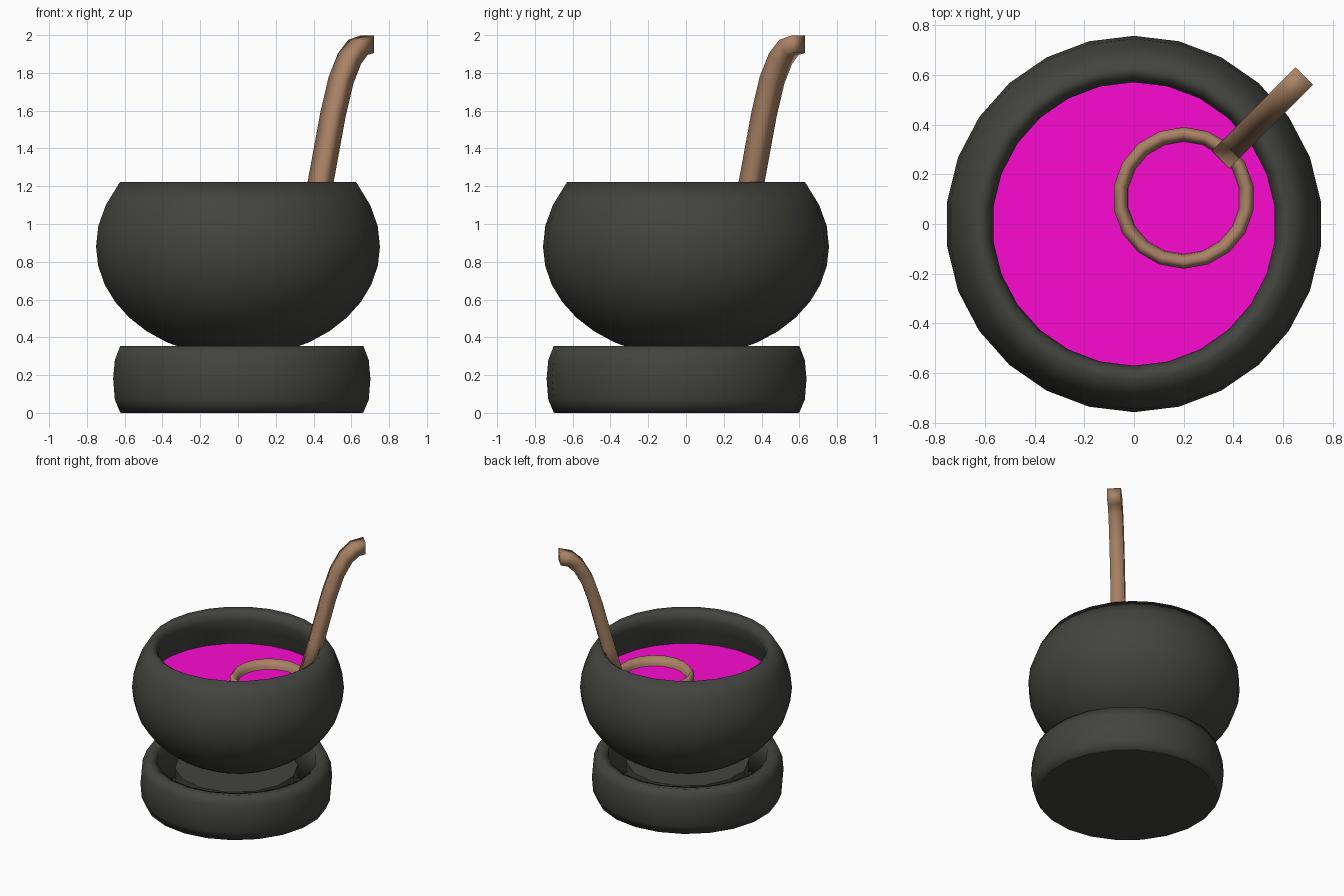
import bpy, bmesh, math
from mathutils import Vector

if "Cube" in bpy.data.objects:
    bpy.data.objects.remove(bpy.data.objects["Cube"])


def material(name, color):
    m = bpy.data.materials.new(name)
    m.diffuse_color = (*color, 1)
    m.use_nodes = True
    m.node_tree.nodes["Principled BSDF"].inputs["Base Color"].default_value = m.diffuse_color
    return m


STONE = material("dark_stone", (0.056, 0.056, 0.049))
WOOD = material("wood", (0.40, 0.225, 0.13))
BREW = material("magenta_liquid", (0.98, 0.003, 0.64))


def finish(name, bm, mat, angle):
    bmesh.ops.remove_doubles(bm, verts=bm.verts, dist=1e-5)
    bmesh.ops.recalc_face_normals(bm, faces=bm.faces)
    me = bpy.data.meshes.new(name)
    bm.to_mesh(me)
    bm.free()
    ob = bpy.data.objects.new(name, me)
    bpy.context.collection.objects.link(ob)
    me.materials.append(mat)
    bpy.ops.object.select_all(action='DESELECT')
    ob.select_set(True)
    bpy.context.view_layer.objects.active = ob
    bpy.ops.object.shade_smooth_by_angle(angle=math.radians(angle))
    return ob


def lathe(name, profile, n, mat, center=(0, 0), closed=False, angle=35):
    """Revolve (radius, z) points; one vertex column points along +y."""
    bm = bmesh.new()
    rings = []
    for r, z in profile:
        rings.append([bm.verts.new((center[0] + r * math.sin(math.tau * i / n),
                                    center[1] + r * math.cos(math.tau * i / n), z))
                      for i in range(n)] if r > 0 else [bm.verts.new((*center, z))] * n)
    pairs = list(zip(rings, rings[1:] + rings[:1])) if closed else list(zip(rings, rings[1:]))
    for a, b in pairs:
        for i in range(n):
            j = (i + 1) % n
            bm.faces.new(list(dict.fromkeys((a[i], a[j], b[j], b[i]))))
    return finish(name, bm, mat, angle)


def arc(r, h, zc, a0, a1, steps):
    """Elliptical arc in (radius, z), angles in degrees from the equator."""
    pts = []
    for k in range(steps + 1):
        a = math.radians(a0 + (a1 - a0) * k / steps)
        pts.append((max(0, round(r * math.cos(a), 5)), zc + h * math.sin(a)))
    return pts


# Cauldron: thick-walled ellipsoid cut open at the top
outer = arc(0.757, 0.585, 0.88, -90, 0, 9) + [(0.745, 0.99), (0.705, 1.10), (0.63, 1.222)]
inner = [(0.585, 1.19), (0.57, 1.14), (0.60, 1.05), (0.635, 0.93)] \
    + arc(0.65, 0.48, 0.88, 0, -90, 8)
lathe("cauldron", outer + inner, 26, STONE, angle=120)

# Liquid surface
lathe("liquid", [(0, 0.93), (0.635, 0.93)], 26, BREW)

# Base: bulging stone ring with a floor and a low pedestal, slightly off centre
C = (0.02, -0.05)
lathe("base_ring", [(0.65, 0.002), (0.679, 0.07), (0.688, 0.18), (0.679, 0.28), (0.65, 0.355),
                    (0.57, 0.335), (0.6, 0.18), (0.57, 0.01)], 22, STONE, C, True, 120)
lathe("base_floor", [(0, 0.0), (0.645, 0.0), (0.645, 0.02), (0, 0.02)], 22, STONE, C)
lathe("base_pedestal", [(0.44, 0.01), (0.44, 0.28), (0, 0.28)], 14, STONE, C)

# Ladle bowl: shallow cup whose rim rises above the liquid
cup = arc(0.285, 0.24, 0.965, -90, 0, 6) + [(0.258, 1.0)] \
    + arc(0.23, 0.19, 0.95, 0, -90, 6)
lathe("ladle_bowl", cup, 18, WOOD, (0.2, 0.105), angle=120)

# Ladle handle: rectangular section swept along a hooked path on the diagonal
path = [(0.38, 0.93), (0.437, 1.22), (0.503, 1.58), (0.545, 1.76),
        (0.59, 1.875), (0.635, 1.935), (0.685, 1.952)]
pts = [Vector((x, x - 0.09, z)) for x, z in path]
side = Vector((1, -1, 0)).normalized()
bm = bmesh.new()
rings = []
for i, p in enumerate(pts):
    t = (pts[min(i + 1, len(pts) - 1)] - pts[max(i - 1, 0)]).normalized()
    if i == len(pts) - 1:
        t = Vector((1, 1, 0)).normalized()
    up = side.cross(t)
    rings.append([bm.verts.new(p + side * a * 0.05 + up * b * 0.046)
                  for a, b in ((-1, -1), (1, -1), (1, 1), (-1, 1))])
for a, b in zip(rings, rings[1:]):
    for k in range(4):
        bm.faces.new((a[k], a[(k + 1) % 4], b[(k + 1) % 4], b[k]))
bm.faces.new(rings[0])
bm.faces.new(rings[-1])
finish("ladle_handle", bm, WOOD, 120)
